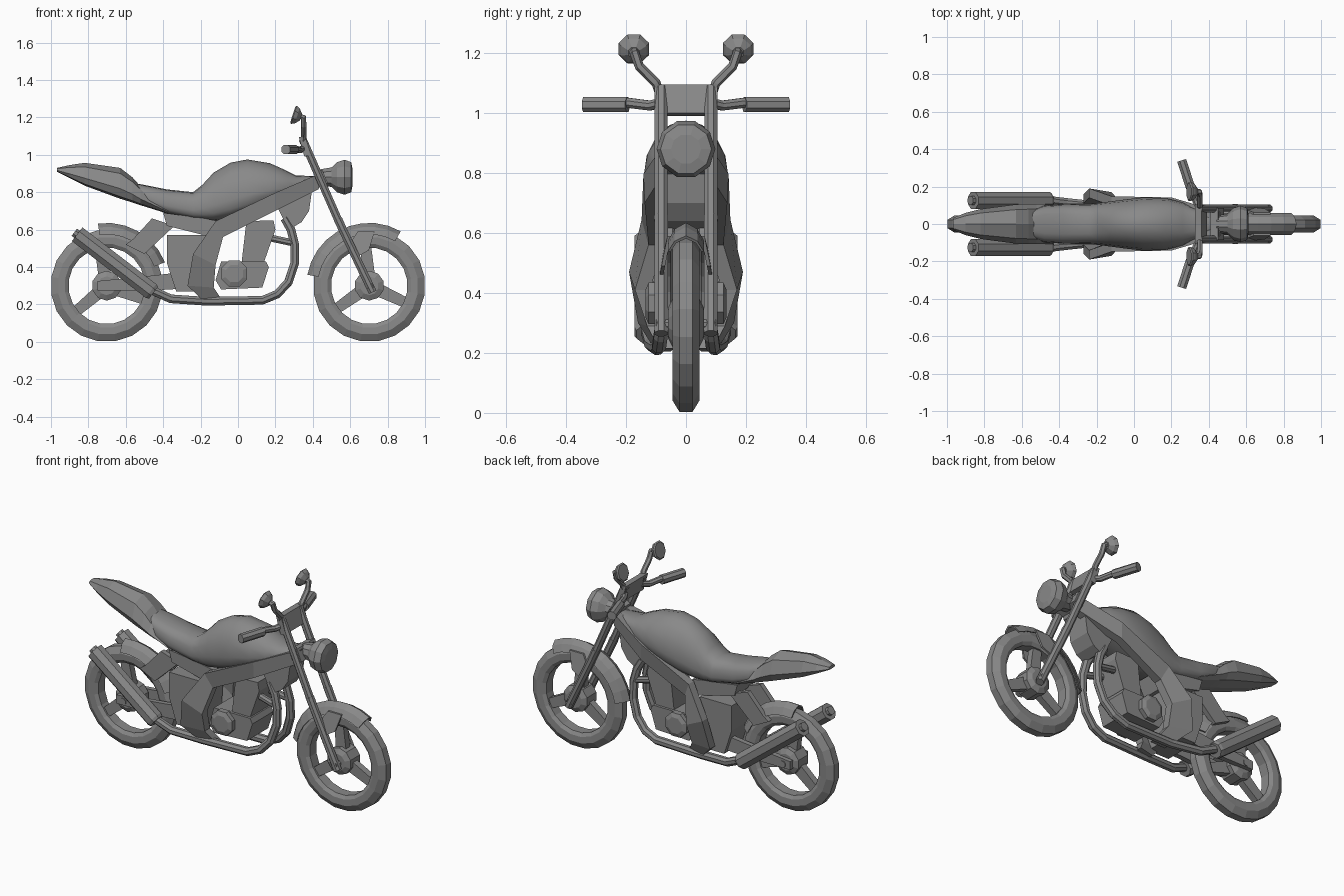
import bpy, bmesh
from math import sin, cos, pi, radians
from mathutils import Vector

if "Cube" in bpy.data.objects:
    bpy.data.objects.remove(bpy.data.objects["Cube"])

DARK = bpy.data.materials.new("dark_grey")
DARK.diffuse_color = (.25, .25, .25, 1)
DARK.use_nodes = True
DARK.node_tree.nodes["Principled BSDF"].inputs["Base Color"].default_value = DARK.diffuse_color


def make(name, rings, closed=False, mirror=False, smooth=None, cap=True):
    """Skin a list of equal-length rings into a mesh."""
    bm = bmesh.new()
    vs = [[bm.verts.new(p) for p in r] for r in rings]
    n = len(vs[0])
    pairs = list(zip(vs, vs[1:])) + ([(vs[-1], vs[0])] if closed else [])
    for a, b in pairs:
        for i in range(n):
            j = (i + 1) % n
            bm.faces.new((a[i], a[j], b[j], b[i]))
    if cap and not closed:
        bm.faces.new(vs[0])
        bm.faces.new(vs[-1])
    bmesh.ops.recalc_face_normals(bm, faces=bm.faces)
    me = bpy.data.meshes.new(name)
    bm.to_mesh(me)
    bm.free()
    me.materials.append(DARK)
    ob = bpy.data.objects.new(name, me)
    bpy.context.collection.objects.link(ob)
    if mirror:
        m = ob.modifiers.new("Mirror", 'MIRROR')
        m.use_axis = (False, True, False)
    if smooth:
        bpy.ops.object.select_all(action='DESELECT')
        ob.select_set(True)
        bpy.context.view_layer.objects.active = ob
        bpy.ops.object.shade_smooth_by_angle(angle=radians(smooth))
    return ob


def lathe(name, centre, axis, profile, n, **kw):
    """Revolve (radius, offset) points around an axis."""
    q = Vector((0, 0, 1)).rotation_difference(Vector(axis))
    c = Vector(centre)
    return make(name, [[c + q @ Vector((r * cos(2 * pi * (i + .5) / n), r * sin(2 * pi * (i + .5) / n), h))
                        for i in range(n)] for r, h in profile], **kw)


def tube(name, pts, radii, n=8, mirror=True):
    """Round tube through points, radius may vary."""
    pts = [Vector(p) for p in pts]
    if not isinstance(radii, (list, tuple)):
        radii = [radii] * len(pts)
    rings = []
    for k, p in enumerate(pts):
        d = (pts[min(k + 1, len(pts) - 1)] - pts[max(k - 1, 0)]).normalized()
        ref = Vector((0, 1, 0)) if abs(d.y) < .8 else Vector((0, 0, 1))
        u = d.cross(ref).normalized()
        v = d.cross(u)
        rings.append([p + radii[k] * (u * cos(2 * pi * (i + .5) / n) + v * sin(2 * pi * (i + .5) / n))
                      for i in range(n)])
    return make(name, rings, mirror=mirror)


def prism(name, pts, y0, y1, mirror=False):
    """Side profile (x, z) extruded between two y values."""
    return make(name, [[(x, y, z) for x, z in pts] for y in (y0, y1)], mirror=mirror)


def body(name, sections, n=16, smooth=None):
    """Body from (x, z bottom, z top, half width, roundness): widest low down, boxy below, rounded above."""
    def ring(x, a, b, w, power):
        mid, pts = a + .33 * (b - a), []
        for i in range(n):
            c, s = cos(2 * pi * i / n), sin(2 * pi * i / n)
            p, h = (power, b - mid) if s > 0 else (.7, mid - a)
            pts.append((x, w * (abs(c) ** p) * (1 if c > 0 else -1), mid + h * abs(s) ** p * (1 if s > 0 else -1)))
        return pts
    return make(name, [ring(*s) for s in sections], smooth=smooth)


def fender(name, cx, a0, a1, n):
    """Thin roof-shaped arc over a wheel."""
    section = [(-.06, .275), (-.038, .315), (0, .336), (.038, .315), (.06, .275),
               (.052, .275), (.032, .308), (0, .325), (-.032, .308), (-.052, .275)]
    rings = []
    for k in range(n + 1):
        a = radians(a0 + (a1 - a0) * k / n)
        rings.append([(cx + r * cos(a), y, .30 + r * sin(a)) for y, r in section])
    make(name, rings)


# Wheels: tyre, hub and three spokes
for tag, cx, turn in (("front", .702, 95), ("rear", -.702, 100)):
    lathe(tag + "_tyre", (cx, 0, .3), (0, 1, 0),
          [(.205, -.03), (.225, -.043), (.262, -.045), (.3, -.022), (.3, .022), (.262, .045),
           (.225, .043), (.205, .03)], 20, closed=True)
    lathe(tag + "_hub", (cx, 0, .3), (0, 1, 0), [(.05, -.06), (.08, -.045), (.08, .045), (.05, .06)], 10)
    for k in range(3):
        a = radians(turn + 120 * k)
        d, t = Vector((cos(a), 0, sin(a))), Vector((-sin(a), 0, cos(a)))
        c = Vector((cx, 0, .3))
        make(f"{tag}_spoke_{k}", [[c + d * r + t * w * i + Vector((0, .02 * j, 0))
                                   for i, j in ((1, 1), (-1, 1), (-1, -1), (1, -1))]
                                  for r, w in ((.05, .035), (.215, .028))])

# Fenders with their stays
fender("front_fender", .702, 60, 170, 9)
fender("rear_fender", -.702, 22, 98, 6)
stay = [(.64, .05, .59), (.73, .05, .59), (.70, .07, .49), (.63, .078, .45), (.6, .065, .53)]
make("front_fender_stay", [[(x, y + d, z) for x, y, z in stay] for d in (0, .012)], mirror=True)
prism("rear_fender_stay", [(-.46, .66), (-.34, .62), (-.50, .47), (-.60, .52), (-.56, .55)], .045, .075, True)

# Front forks, clamps, axle
tube("fork_tube", [(.345, .083, 1.085), (.545, .083, .63)], .023)
tube("fork_slider", [(.535, .083, .655), (.56, .083, .60), (.72, .083, .265)], [.025, .024, .024])
tube("front_axle", [(.708, -.1, .295), (.708, .1, .295)], .018, mirror=False)
prism("upper_clamp", [(.325, 1.095), (.36, 1.095), (.39, 1.0), (.355, .99)], -.105, .105)
prism("lower_clamp", [(.41, .91), (.45, .92), (.48, .85), (.44, .83)], -.085, .085)

# Handlebars, grips and mirrors
tube("handlebar", [(.35, .08, 1.035), (.33, .12, 1.025), (.30, .20, 1.035)], .018)
tube("grip", [(.302, .195, 1.028), (.255, .34, 1.028)], .027)
tube("mirror_stem", [(.345, .085, 1.06), (.352, .10, 1.10), (.352, .155, 1.155), (.35, .172, 1.20),
                     (.32, .175, 1.21)], .016, 6)
lathe("mirror", (.31, .174, 1.21), (-.93, 0, .3), [(.02, -.028), (.046, -.007), (.055, .012), (.047, .018)], 8,
      mirror=True)

# Headlight
lathe("headlight", (0, 0, .88), (1, 0, 0),
      [(.045, .44), (.055, .50), (.085, .53), (.098, .57), (.085, .605), (.05, .612)], 10)

# Tank and seat as one flowing body, then the tail
body("tank_and_seat", [(-.56, .79, .85, .07, .7), (-.48, .72, .835, .098, .7), (-.38, .685, .815, .105, .7),
                       (-.24, .655, .80, .107, .75), (-.19, .65, .84, .112, .85), (-.13, .645, .905, .12, .95),
                       (-.04, .66, .958, .132, 1), (.05, .69, .975, .142, 1), (.17, .74, .955, .138, 1),
                       (.26, .78, .915, .115, .9), (.31, .80, .89, .09, .85), (.42, .84, .885, .05, .8)], smooth=50)
body("tail", [(-.968, .91, .93, .032, .9), (-.90, .875, .945, .06, .9), (-.82, .835, .957, .08, .9),
              (-.63, .765, .93, .105, .9), (-.565, .745, .88, .108, .9), (-.52, .73, .83, .108, .8),
              (-.375, .685, .72, .10, .8)], n=8)
prism("tank_nose", [(.20, .74), (.40, .84), (.38, .70), (.34, .64), (.29, .61), (.25, .64)], -.07, .07)

# Main frame spar: upper and lower edge (x, y, z) at each station
spar = [((.46, .065, .91), (.43, .065, .815)), ((.2, .142, .797), (.2, .138, .70)),
        ((-.12, .148, .645), (-.08, .125, .56)), ((-.24, .19, .47), (-.12, .17, .41)),
        ((-.27, .16, .30), (-.13, .13, .29)), ((-.17, .10, .205), (-.08, .09, .215))]
make("frame_spar", [[a, b, (b[0], b[1] - .05, b[2]), (a[0], a[1] - .05, a[2])] for a, b in spar], mirror=True)
prism("seat_frame", [(-.40, .69), (-.18, .66), (-.10, .645), (-.14, .56), (-.38, .62)], -.085, .085)
prism("side_box", [(-.38, .57), (-.17, .57), (-.19, .27), (-.33, .27), (-.38, .42)], -.11, .11)

# Swingarm
prism("swingarm", [(-.75, .275), (-.75, .325), (-.45, .355), (-.2, .385), (-.2, .29), (-.45, .275)], .055, .085, True)
tube("rear_axle", [(-.702, -.09, .298), (-.702, .09, .298)], .02, mirror=False)

# Engine: crankcase, cylinder, round covers, header stubs
prism("crankcase", [(-.12, .33), (-.09, .43), (.15, .43), (.165, .40), (.13, .29), (-.09, .28)], -.10, .10)
prism("cylinder", [(.02, .43), (.045, .645), (.19, .65), (.20, .60), (.13, .40)], -.085, .085)
lathe("engine_cover", (-.02, 0, .365), (0, 1, 0), [(.075, .09), (.075, .125), (.05, .135)], 8, mirror=True)
tube("header_stub", [(.15, .045, .56), (.29, .058, .53)], .02)

# Exhaust pipes and mufflers
tube("exhaust_pipe", [(.25, .05, .66), (.283, .055, .60), (.303, .06, .52), (.303, .065, .42), (.27, .075, .32),
                      (.21, .085, .255), (.13, .09, .222), (-.17, .095, .217), (-.36, .115, .23),
                      (-.47, .128, .28)], .025)
tube("muffler", [(-.452, .126, .262), (-.465, .126, .272), (-.86, .126, .575)], [.043, .05, .05])
tube("muffler_tip", [(-.85, .126, .567), (-.875, .126, .586)], .026)
